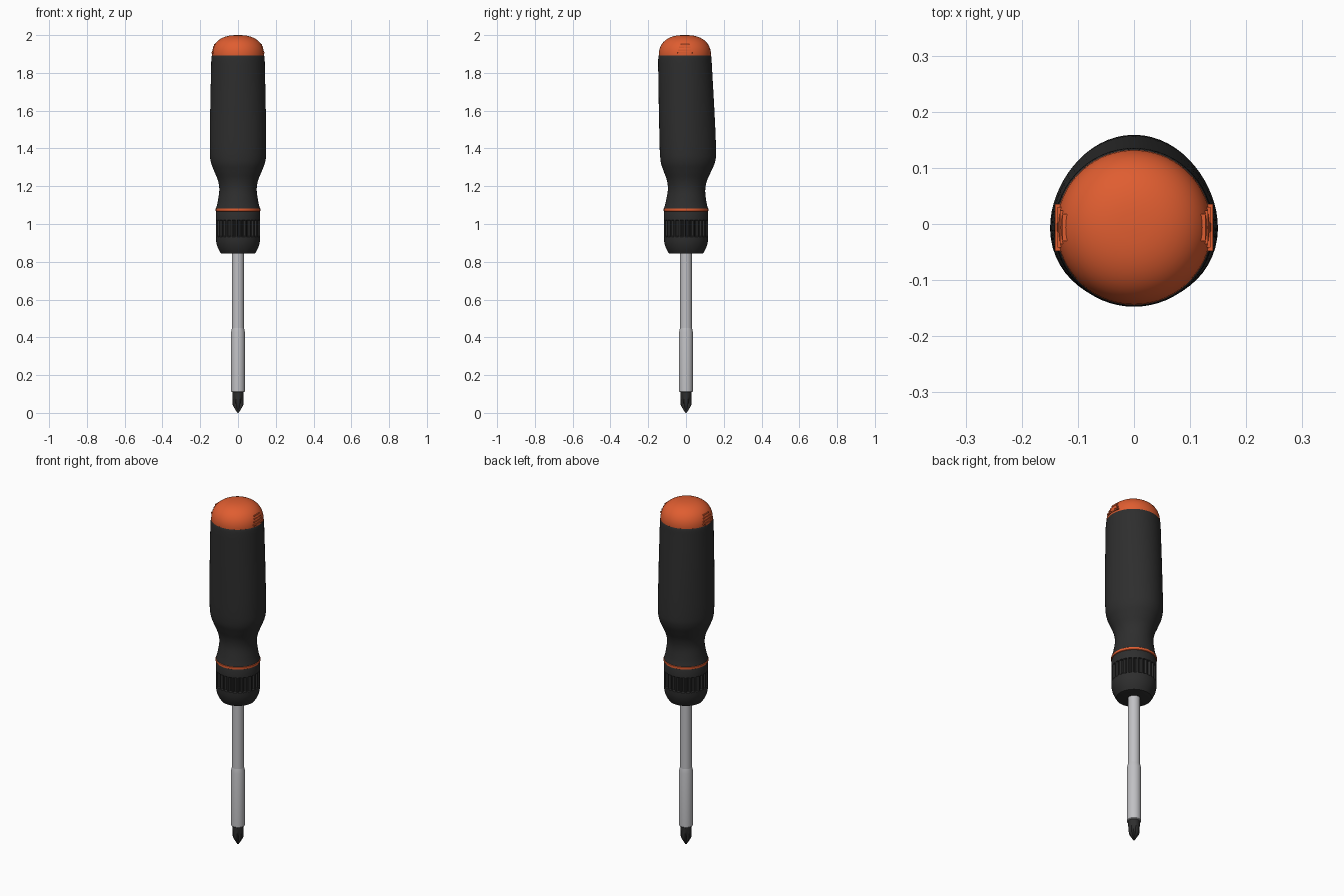
import bpy, bmesh
from math import sin, cos, pi, tau, radians

cube = bpy.data.objects.get("Cube")
if cube:
    bpy.data.objects.remove(cube, do_unlink=True)


def material(name, color, rough=0.5):
    m = bpy.data.materials.new(name)
    m.use_nodes = True
    m.diffuse_color = (*color, 1)
    bsdf = next(n for n in m.node_tree.nodes if n.type == 'BSDF_PRINCIPLED')
    bsdf.inputs["Base Color"].default_value = (*color, 1)
    bsdf.inputs["Roughness"].default_value = rough
    return m


BLACK = material("black rubber", (0.027, 0.027, 0.027))
ORANGE = material("orange plastic", (0.74, 0.11, 0.03))
STEEL = material("grey steel", (0.53, 0.53, 0.55))


def finish(name, bm, mat, angle=35):
    bmesh.ops.recalc_face_normals(bm, faces=bm.faces)
    me = bpy.data.meshes.new(name)
    bm.to_mesh(me)
    bm.free()
    me.materials.append(mat)
    ob = bpy.data.objects.new(name, me)
    bpy.context.collection.objects.link(ob)
    bpy.ops.object.select_all(action='DESELECT')
    ob.select_set(True)
    bpy.context.view_layer.objects.active = ob
    bpy.ops.object.shade_smooth_by_angle(angle=radians(angle))
    return ob


def loft(name, profile, mat, seg=48, shape=None, shift=None, angle=35):
    """Stack rings of (z, radius); shape changes the radius, shift moves y."""
    bm = bmesh.new()
    rings = []
    for k, (z, r) in enumerate(profile):
        dy = shift(z) if shift else 0
        ring = []
        for i in range(seg):
            t = tau * i / seg
            q = shape(k, i, t, z, r) if shape else r
            ring.append(bm.verts.new((q * cos(t), q * sin(t) + dy, z)))
        rings.append(ring)
    for a, b in zip(rings, rings[1:]):
        for i in range(seg):
            j = (i + 1) % seg
            bm.faces.new((a[i], a[j], b[j], b[i]))
    bm.faces.new(rings[0])
    bm.faces.new(rings[-1])
    return finish(name, bm, mat, angle)


def smooth_profile(points, steps=5):
    """Catmull-Rom curve through the profile points."""
    p = [points[0]] + points + [points[-1]]
    out = []
    for a, b, c, d in zip(p, p[1:], p[2:], p[3:]):
        for s in range(steps):
            t = s / steps
            out.append(tuple(
                0.5 * (2 * b[n] + (c[n] - a[n]) * t
                       + (2 * a[n] - 5 * b[n] + 4 * c[n] - d[n]) * t * t
                       + (3 * b[n] - a[n] - 3 * c[n] + d[n]) * t ** 3) for n in (0, 1)))
    return out + [points[-1]]


# Grip leans slightly forward towards the top
def lean(z):
    f = min(max((z - 1.1) / 0.25, 0), 1)
    return f * (0.007 - 0.013 * min(max((z - 1.35) / 0.5, 0), 1))


# Grip section has three soft lobes
def lobes(k, i, t, z, r):
    f = min(max((z - 1.15) / 0.2, 0), 1) * min(max((1.89 - z) / 0.4, 0), 1)
    return r + 0.004 * f * cos(3 * (t - pi / 2))


grip = smooth_profile([(1.083, 0.116), (1.12, 0.107), (1.18, 0.099), (1.23, 0.106),
                       (1.28, 0.126), (1.33, 0.144), (1.4, 0.149), (1.6, 0.147),
                       (1.8, 0.143), (1.875, 0.141), (1.893, 0.138)])
loft("handle_grip", grip, BLACK, 60, lobes, lean)

# Domed end cap
dome = [(1.885, 0.137)] + [(1.895 + 0.105 * sin(a) ** 0.9, 0.138 * max(cos(a), 0.01) ** 0.8)
                           for a in [pi / 2 * k / 12 for k in range(13)]]
loft("end_cap", dome, ORANGE, 60, None, lambda z: -0.006, 50)

# Stepped finger ribs on both sides of the cap
for side, x in (("left", 1), ("right", -1)):
    bm = bmesh.new()
    for k in range(4):
        out = 0.1405 - 0.0045 * k
        half = 0.042 - 0.006 * k
        made = bmesh.ops.create_cube(bm, size=1)["verts"]
        bmesh.ops.scale(bm, vec=(0.04, 2 * half, 0.007), verts=made)
        bmesh.ops.translate(bm, vec=(x * (out - 0.02), -0.006, 1.906 + 0.0145 * k), verts=made)
    finish(side + "_cap_ribs", bm, ORANGE)

# Accent ring
loft("accent_ring", [(1.066, 0.113), (1.069, 0.118), (1.081, 0.118), (1.085, 0.113)], ORANGE, 60)


# Ratchet collar with cut grooves
def grooves(k, i, t, z, r):
    return r - 0.01 if 0.935 < z < 1.019 and i % 4 < 2 else r


collar = [(0.843, 0.085), (0.845, 0.091), (0.86, 0.1), (0.885, 0.111), (0.91, 0.116),
          (0.932, 0.117), (0.936, 0.117), (1.018, 0.117), (1.02, 0.117),
          (1.06, 0.117), (1.068, 0.114)]
loft("ratchet_collar", collar, BLACK, 112, grooves)

# Shaft with a wider bit holder
loft("shaft", [(0.42, 0.032), (0.86, 0.032)], STEEL, 24)
loft("bit_holder", [(0.11, 0.034), (0.114, 0.037), (0.425, 0.037), (0.45, 0.032)], STEEL, 24)


# Cross-head bit with four flutes
def flutes(k, i, t, z, r):
    depth = min(max((0.085 - z) / 0.04, 0), 1) * 0.5
    return r * (1 - depth * max(0, -cos(4 * t)))


loft("cross_bit", [(0.0, 0.003), (0.012, 0.011), (0.035, 0.025), (0.046, 0.029),
                   (0.065, 0.03), (0.085, 0.03), (0.12, 0.03)], BLACK, 32, flutes)
